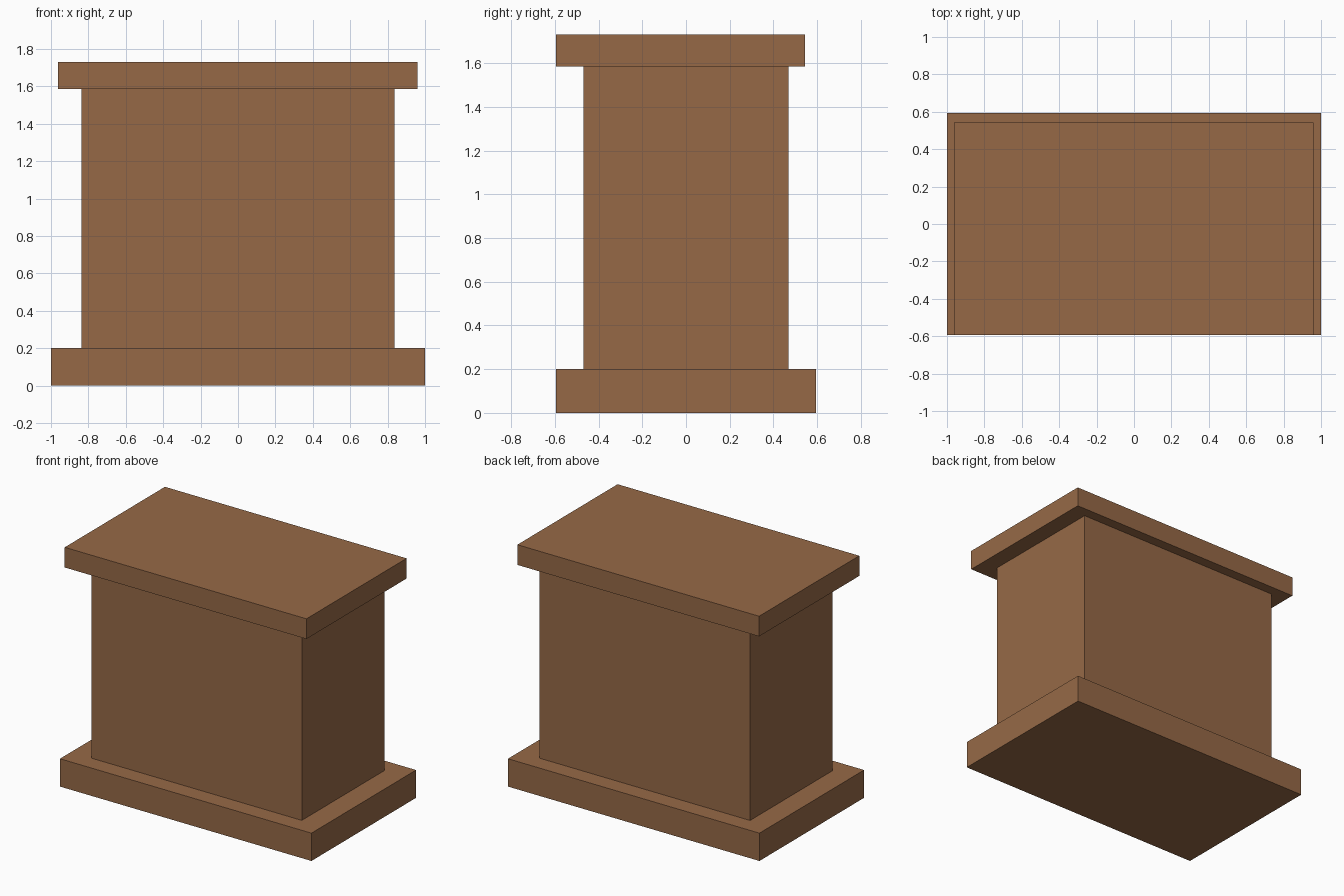
import bpy
from mathutils import Vector

cube = bpy.data.objects.get("Cube")
if cube:
    bpy.data.objects.remove(cube, do_unlink=True)

# Single brown finish
wood = bpy.data.materials.new("warm_brown")
wood.use_nodes = True
colour = (0.305, 0.141, 0.062, 1)
wood.diffuse_color = colour
bsdf = next(n for n in wood.node_tree.nodes if n.type == 'BSDF_PRINCIPLED')
bsdf.inputs["Base Color"].default_value = colour
bsdf.inputs["Roughness"].default_value = 0.8


def block(name, low, high):
    """Add a sharp-edged box between two opposite corners."""
    low, high = Vector(low), Vector(high)
    bpy.ops.mesh.primitive_cube_add(size=1, location=(low + high) / 2)
    obj = bpy.context.object
    obj.name = obj.data.name = name
    obj.scale = high - low
    bpy.ops.object.transform_apply(location=False, rotation=False, scale=True)
    obj.data.materials.append(wood)
    return obj


# Wide plinth
block("base_slab", (-1, -0.594, 0), (1, 0.594, 0.2))
# Upright body
block("body", (-0.838, -0.469, 0.2), (0.836, 0.469, 1.585))
# Overhanging top, flush with the plinth at the front
block("top_slab", (-0.962, -0.594, 1.585), (0.96, 0.544, 1.73))
